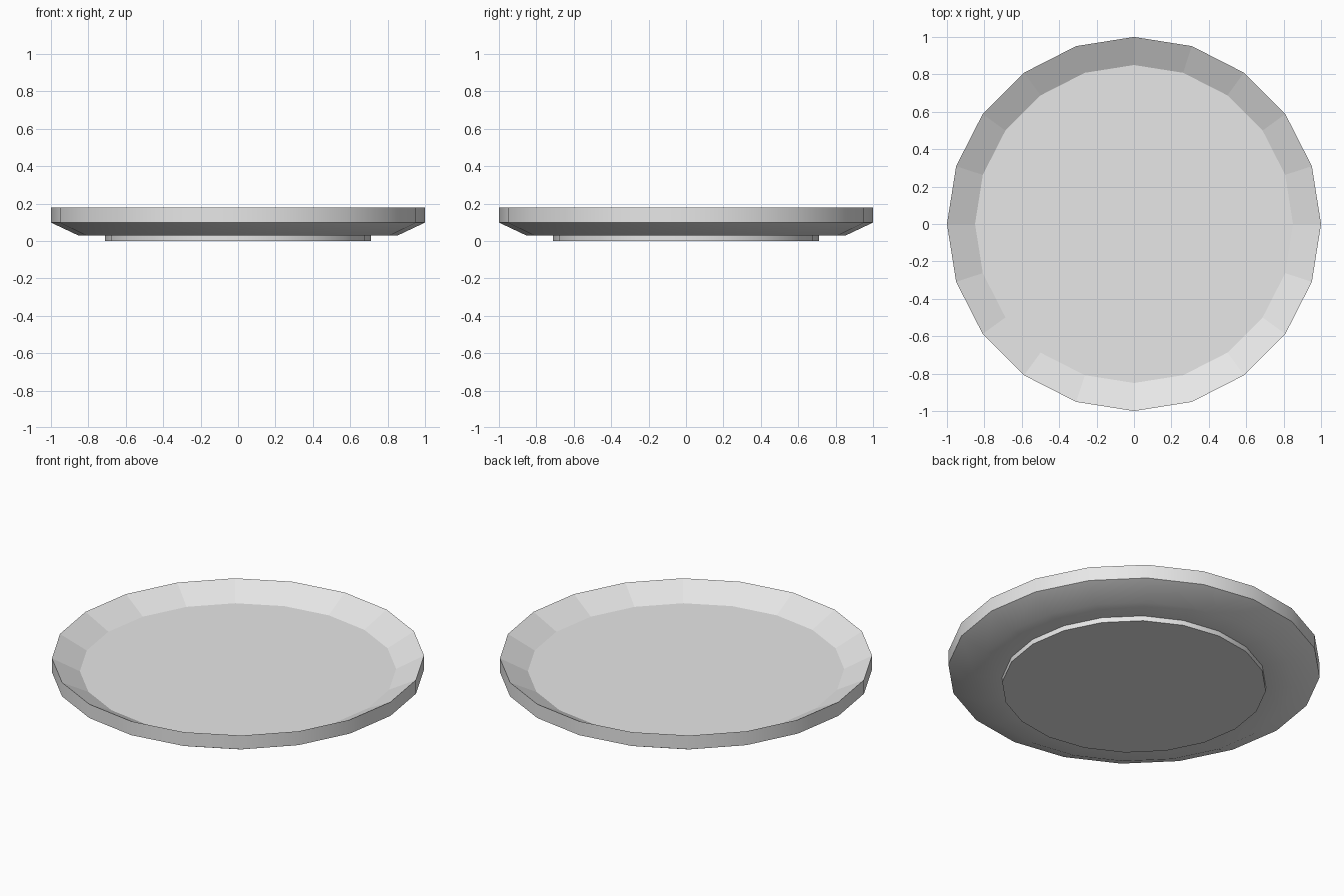
import bpy, bmesh, math

SIDES = 20

cube = bpy.data.objects.get("Cube")
if cube:
    bpy.data.objects.remove(cube, do_unlink=True)

grey = bpy.data.materials.new("light_grey")
grey.use_nodes = True
grey.diffuse_color = (0.8, 0.8, 0.8, 1)
grey.node_tree.nodes["Principled BSDF"].inputs["Base Color"].default_value = grey.diffuse_color


def turn(bm, profile):
    """Revolve (radius, height) points into rings, capping both ends."""
    rings = []
    for r, z in profile:
        angles = [math.tau * i / SIDES for i in range(SIDES)]
        rings.append([bm.verts.new((r * math.cos(a), r * math.sin(a), z)) for a in angles])
    for low, high in zip(rings, rings[1:]):
        for i in range(SIDES):
            j = (i + 1) % SIDES
            bm.faces.new((low[i], low[j], high[j], high[i]))
    bm.faces.new(rings[0][::-1])
    bm.faces.new(rings[-1])


# Foot, flared underside, upright rim, sloping inner wall and floor
bm = bmesh.new()
turn(bm, [(0.71, 0), (0.71, 0.03), (0.855, 0.03), (1, 0.098), (1, 0.18), (0.85, 0.102)])
bmesh.ops.recalc_face_normals(bm, faces=bm.faces)
mesh = bpy.data.meshes.new("plate")
bm.to_mesh(mesh)
bm.free()
mesh.materials.append(grey)
plate = bpy.data.objects.new("plate", mesh)
bpy.context.collection.objects.link(plate)

# Smooth outside, faceted inside
bpy.context.view_layer.objects.active = plate
plate.select_set(True)
bpy.ops.object.shade_smooth_by_angle(angle=math.radians(35))
for face in mesh.polygons:
    if face.normal.z > 0.1:
        face.use_smooth = False
